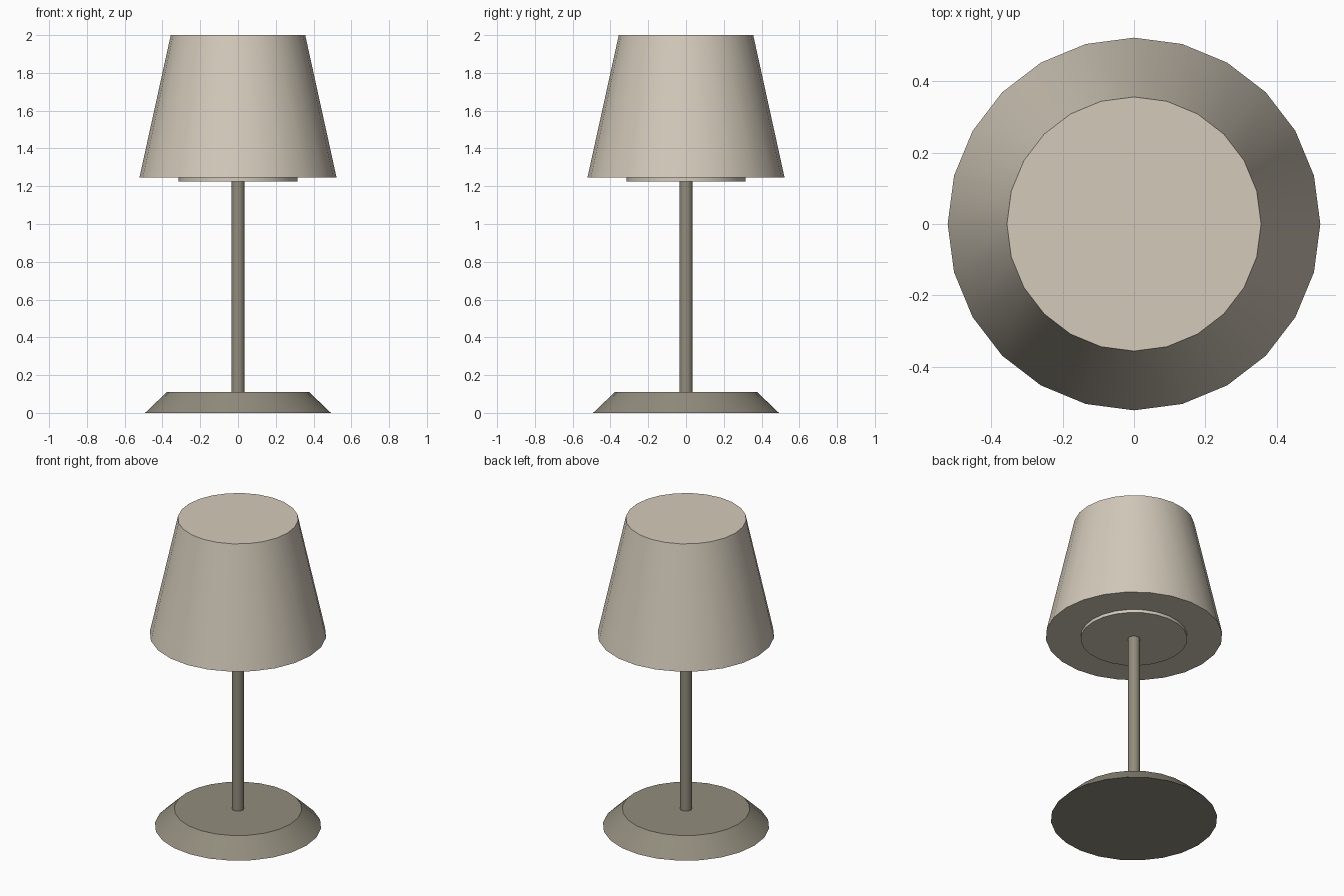
import bpy, math

if "Cube" in bpy.data.objects:
    bpy.data.objects.remove(bpy.data.objects["Cube"])


def material(name, rgb):
    m = bpy.data.materials.new(name)
    m.diffuse_color = (*rgb, 1.0)
    m.use_nodes = True
    m.node_tree.nodes["Principled BSDF"].inputs["Base Color"].default_value = m.diffuse_color
    return m


cream = material("warm_cream", (0.65, 0.59, 0.49))
olive = material("olive_grey", (0.285, 0.263, 0.203))


def frustum(name, r_low, r_high, z_low, z_high, mat, sides=24):
    """Closed round part between two heights, with a corner on the x axis."""
    bpy.ops.mesh.primitive_cone_add(vertices=sides, radius1=r_low, radius2=r_high,
                                    depth=z_high - z_low,
                                    location=(0, 0, (z_low + z_high) / 2))
    ob = bpy.context.object
    ob.name = name
    ob.data.materials.append(mat)
    bpy.ops.object.shade_smooth_by_angle(angle=math.radians(30))
    return ob


# foot and pole
frustum("base", 0.492, 0.377, 0.0, 0.11, olive)
frustum("pole", 0.035, 0.035, 0.11, 1.225, olive)

# shade and the light disc just below it
frustum("light_disc", 0.315, 0.315, 1.225, 1.245, cream)
frustum("shade", 0.522, 0.356, 1.245, 2.0, cream)
